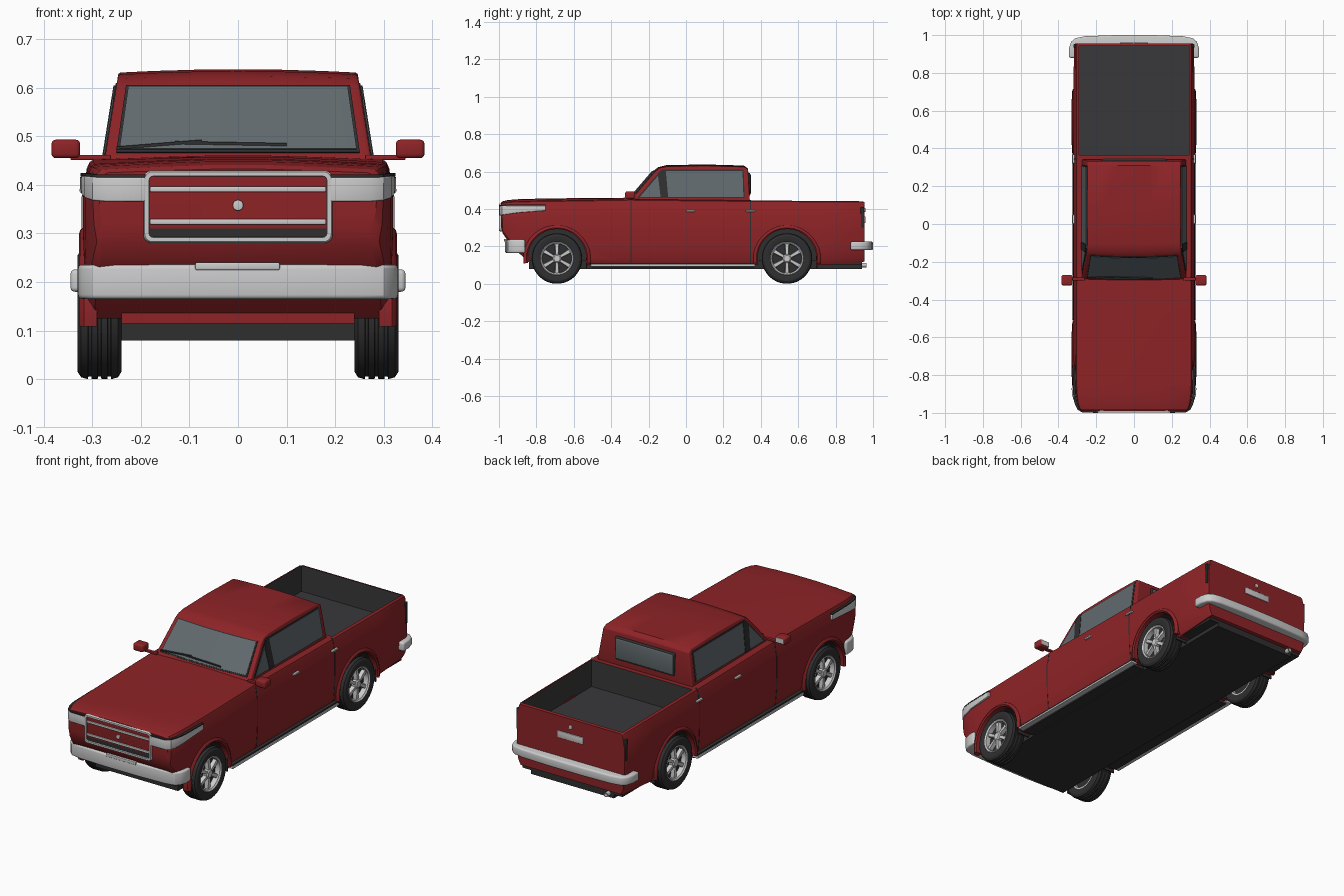
import bpy, bmesh, math
from math import sin, cos, pi

if "Cube" in bpy.data.objects:
    bpy.data.objects.remove(bpy.data.objects["Cube"])


def material(name, r, g, b):
    m = bpy.data.materials.new(name)
    m.diffuse_color = (r, g, b, 1)
    m.use_nodes = True
    m.node_tree.nodes["Principled BSDF"].inputs["Base Color"].default_value = m.diffuse_color
    return m


RED = material("red_paint", .27, .017, .02)
DARK = material("dark_rubber", .028, .028, .03)
BED = material("bed_liner", .04, .04, .043)
GLASS = material("tinted_glass", .12, .145, .155)
CHROME = material("chrome", .6, .6, .6)
LAMP = material("lamp", .75, .77, .78)


def bake(ob):
    dg = bpy.context.evaluated_depsgraph_get()
    me = bpy.data.meshes.new_from_object(ob.evaluated_get(dg))
    ob.modifiers.clear()
    ob.data = me


def smooth(ob, angle=32):
    bpy.ops.object.select_all(action='DESELECT')
    bpy.context.view_layer.objects.active = ob
    ob.select_set(True)
    bpy.ops.object.shade_smooth_by_angle(angle=math.radians(angle))


def make(name, verts, faces, mat, bevel=0, thick=0):
    me = bpy.data.meshes.new(name)
    me.from_pydata(verts, [], faces)
    bm = bmesh.new()
    bm.from_mesh(me)
    bmesh.ops.recalc_face_normals(bm, faces=bm.faces)
    bm.to_mesh(me)
    bm.free()
    me.materials.append(mat)
    ob = bpy.data.objects.new(name, me)
    bpy.context.collection.objects.link(ob)
    if thick:
        m = ob.modifiers.new("thick", 'SOLIDIFY')
        m.thickness, m.offset = thick, 0
    if bevel:
        m = ob.modifiers.new("bevel", 'BEVEL')
        m.width, m.segments, m.limit_method = bevel, 3, 'ANGLE'
        m.angle_limit = math.radians(40)
    if thick or bevel:
        bake(ob)
    smooth(ob)
    return ob


def loft(name, rings, mat, bevel=0, loop=False, caps=True):
    """Skin closed rings of equal length."""
    n, k = len(rings[0]), len(rings)
    faces = [(i * n + j, i * n + (j + 1) % n, (i + 1) % k * n + (j + 1) % n, (i + 1) % k * n + j)
             for i in range(k if loop else k - 1) for j in range(n)]
    if caps and not loop:
        faces += [tuple(range(n)), tuple(range((k - 1) * n, k * n))]
    return make(name, [p for r in rings for p in r], faces, mat, bevel)


def box(name, x, y, z, mat, bevel=0):
    rings = [[(a, y[0], z[0]), (a, y[1], z[0]), (a, y[1], z[1]), (a, y[0], z[1])] for a in x]
    return loft(name, rings, mat, bevel)


def lathe(name, prof, c, mat, s=1, a0=0, a1=2 * pi, n=44):
    """Spin a closed (x, r) profile around an x-axis through c."""
    full = a1 - a0 > 6.28
    rings = []
    for i in range(n if full else n + 1):
        a = a0 + (a1 - a0) * i / n
        rings.append([(c[0] + s * x, c[1] + r * cos(a), c[2] + r * sin(a)) for x, r in prof])
    return loft(name, rings, mat, loop=full)


def strip(name, pts, mat, thick, bevel=0):
    """Band through (x, y, z_low, z_high) points."""
    v = [p for x, y, a, b in pts for p in ((x, y, a), (x, y, b))]
    f = [(2 * i, 2 * i + 2, 2 * i + 3, 2 * i + 1) for i in range(len(pts) - 1)]
    return make(name, v, f, mat, bevel, thick)


# Body shell: cross-sections lofted from nose to tail
def half(w, zt, zb):
    return [(w * k, zb + f * (zt - zb)) for k, f in
            ((.93, 0), (.975, .08), (.995, .3), (1, .5), (1, .79), (.985, .835), (.97, .95), (.955, .985), (.93, 1))]


def section(y, w, zt, zb, crown):
    h = half(w, zt, zb) + [(w * .5, zt + crown * .6), (w * .2, zt + crown * .9)]
    return [(x, y, z) for x, z in h] + [(-x, y, z) for x, z in reversed(h)]


stations = [(-.99, .285, .425, .31, .008), (-.98, .298, .432, .27, .01), (-.95, .308, .438, .225, .011),
            (-.9, .315, .441, .17, .012), (-.85, .318, .443, .125, .012), (-.6, .32, .447, .1, .012),
            (-.3, .32, .452, .1, .009), (.34, .32, .445, .1, 0), (.72, .32, .443, .1, 0),
            (.94, .318, .441, .115, 0), (.955, .312, .437, .12, 0)]
body = loft("body", [section(*s) for s in stations], RED)

# Wheel wells and cargo bed cut out of the body
WHEEL_Y, WZ = (-.69, .54), .135
cutters = [box("bed_cutter", (-.292, .292), (.365, .942), (.305, .6), BED)]
for y in WHEEL_Y:
    for s in (1, -1):
        cutters.append(loft("well_cutter", [[(s * x, y + .16 * cos(i * pi / 24), WZ + .16 * sin(i * pi / 24))
                                             for i in range(48)] for x in (.225, .4)], DARK))
for c in cutters:
    m = body.modifiers.new("cut", 'BOOLEAN')
    m.operation, m.object, m.solver, m.material_mode = 'DIFFERENCE', c, 'EXACT', 'TRANSFER'
bake(body)
for c in cutters:
    bpy.data.objects.remove(c)
smooth(body, 25)

# Underside
box("floor_pan", (-.24, .24), (-.84, .94), (.08, .125), DARK)
box("floor_middle", (-.3, .3), (-.5, .36), (.085, .11), DARK)
box("rear_floor", (-.29, .29), (.72, .94), (.1, .125), DARK)
box("front_valance", (-.24, .24), (-.862, -.84), (.115, .16), RED)


# Cab: side profile tapered towards the roof with a slight crown
def cab_w(z):
    return .275 - .16 * (z - .45)


def cab_point(u, y, z, bulge, crown):
    return (u * cab_w(z), y - bulge * (1 - u * u), z + crown * (1 - u * u))


cab_profile = [(-.31, .43, .012, 0), (-.285, .46, .012, 0), (-.165, .6, .012, 0), (-.14, .619, .01, .004),
               (-.1, .627, .004, .007), (.1, .631, 0, .007), (.31, .625, 0, .007), (.332, .612, 0, .003),
               (.342, .43, 0, 0)]
us = (-1, -.95, -.7, -.35, 0, .35, .7, .95, 1)
loft("cab", [[cab_point(u, *p) for p in cab_profile] for u in us], RED, bevel=.005)


# Windscreen, rear window and their seals
def windscreen(name, u, z0, z1, off, mat):
    rows = [[cab_point(u * i / 6, -.285 + (z - .46) * .857 - off, z + off * .8, .012, 0)
             for i in range(-6, 7)] for z in (z0, z1)]
    make(name, rows[0] + rows[1], [(i, i + 1, i + 14, i + 13) for i in range(12)], mat, thick=.004)


windscreen("windscreen_seal", .92, .466, .604, .001, DARK)
windscreen("windscreen", .9, .471, .6, .003, GLASS)
box("rear_window_seal", (-.172, .172), (.32, .344), (.472, .592), DARK, .006)
box("rear_window", (-.165, .165), (.32, .347), (.479, .585), GLASS, .005)


def side_panel(name, pts, off, mat, s):
    loft(name, [[(s * (cab_w(z) + o), y, z) for y, z in pts] for o in (-.008, off)], mat)


for s in (1, -1):
    side_panel("side_window_seal", [(-.262, .458), (-.132, .61), (.308, .61), (.314, .458)], .002, DARK, s)
    side_panel("side_window", [(-.247, .464), (-.127, .604), (.302, .604), (.307, .464)], .004, GLASS, s)
    side_panel("window_divider", [(-.135, .46), (-.15, .578), (-.128, .603), (-.108, .605), (-.095, .46)], .006, DARK, s)

    # Door seams, handles, sills and mirrors
    for y in (-.295, .345):
        pts = half(.3215, .448, .1)
        v = [(s * x, y + d, z) for x, z in pts for d in (-.0025, .0025)]
        make("door_seam", v, [(2 * i, 2 * i + 1, 2 * i + 3, 2 * i + 2) for i in range(len(pts) - 1)], DARK, thick=.001)
    for y in (.025, .345):
        box("door_handle", (s * .312, s * .326), (y - .024, y + .024), (.384, .394), CHROME, .003)
    box("sill_strip", (s * .29, s * .328), (-.51, .37), (.092, .104), CHROME, .003)
    box("sill_shadow", (s * .28, s * .322), (-.51, .37), (.104, .112), DARK)
    box("mirror_arm", (s * .262, s * .345), (-.3, -.282), (.451, .462), RED, .003)
    box("mirror_shell", (s * .325, s * .384), (-.325, -.272), (.455, .493), RED, .009)
    box("mirror_glass", (s * .331, s * .378), (-.28, -.27), (.461, .487), LAMP)

    # Headlamps wrapping round the corner, and tail lamps
    lamp = [(s * x, y, a, b) for x, y, a, b in
            ((.19, -.993, .366, .415), (.272, -.991, .366, .415), (.294, -.978, .368, .416),
             (.309, -.945, .373, .418), (.3155, -.9, .38, .418), (.3185, -.75, .391, .418))]
    strip("headlamp", lamp, LAMP, .014, .003)
    strip("headlamp_trim", [(x, y, b, b + .006) for x, y, a, b in lamp], DARK, .012)
    box("tail_lamp", (s * .295, s * .3195), (.934, .952), (.3, .41), DARK, .003)

    for y in WHEEL_Y:
        # Wheel arch lip
        lathe("wheel_arch_lip", [(.29, .157), (.322, .157), (.327, .164), (.325, .172), (.317, .18), (.29, .18)],
              (0, y, WZ), RED, s, -.15, pi + .15, 30)
        # Tyre with three tread grooves
        prof = [(-.04, .088), (-.045, .1), (-.045, .12), (-.038, .131)]
        for g in (-.02, 0, .02):
            prof += [(g - .004, .135), (g - .003, .129), (g + .003, .129), (g + .004, .135)]
        prof += [(.038, .131), (.045, .12), (.045, .1), (.04, .088)]
        c = (s * .285, y, WZ)
        lathe("tyre", prof, c, DARK, s)
        lathe("rim", [(-.04, .08), (-.04, .09), (.04, .09), (.043, .086), (.038, .079), (.0, .077)], c, CHROME, s)
        lathe("wheel_backing", [(-.02, .0005), (-.02, .082), (.012, .082), (.012, .0005)], c, DARK, s, n=24)
        lathe("hub", [(.0, .0005), (.0, .024), (.032, .024), (.038, .017), (.038, .0005)], c, CHROME, s, n=24)
        lathe("axle", [(-.29, .0005), (-.29, .016), (-.02, .016), (-.02, .0005)], c, DARK, s, n=12)
        # Six tapered spokes
        for i in range(6):
            a = i * pi / 3 + pi / 6
            rings = []
            for r, h, x1 in ((.015, .0075, .034), (.082, .0125, .03)):
                rings.append([(c[0] + s * x, y + r * cos(a) - t * sin(a), WZ + r * sin(a) + t * cos(a))
                              for x, t in ((.01, -h), (x1, -h * .8), (x1, h * .8), (.01, h))])
            loft("spoke", rings, CHROME)
        # Mud flap behind the wheel
        box("mud_flap", (s * .245, s * .312), (y + .155, y + .162), (.085, .16), DARK)


# Bumpers: plan outline extruded upwards
def bumper(name, pts, z0, z1):
    outline = [(x, y) for x, y in pts] + [(-x, y) for x, y in reversed(pts)]
    loft(name, [[(x, y, z) for x, y in outline] for z in (z0, z1)], CHROME, .009)


bumper("front_bumper", [(.33, -.86), (.329, -.9), (.32, -.932), (.3, -.952), (.25, -.962), (.1, -.968)], .165, .236)
bumper("rear_bumper", [(.345, .88), (.344, .93), (.333, .965), (.31, .984), (.26, .994), (.1, 1.0)], .18, .226)
box("front_plate_bracket", (-.088, .086), (-.972, -.95), (.225, .24), CHROME, .003)

# Grille: dark panel, rounded frame, two bars and a plain centre button
box("grille_panel", (-.186, .186), (-.99, -.94), (.286, .424), DARK)
frame = [[(sx * (.195 - o - r + r * cos(a)), y, .355 + sz * (.075 - o - r + r * sin(a)))
          for sx, sz, q in ((1, 1, 0), (-1, 1, 1), (-1, -1, 0), (1, -1, 1))
          for a in ([pi / 2 * t / 4 for t in range(5)][::-1 if q else 1])]
         for o, r, y in ((0, .018, -.95), (0, .018, -.994), (.003, .016, -.999), (.012, .008, -.999), (.015, .006, -.95))]
loft("grille_frame", frame, CHROME, loop=True)
for z in (.391, .324):
    box("grille_bar", (-.181, .181), (-.997, -.97), (z - .006, z + .006), CHROME, .003)
loft("grille_button", [[(.011 * cos(i * pi / 10), y, .358 + .011 * sin(i * pi / 10)) for i in range(20)]
                       for y in (-.98, -.997)], CHROME, .002)

# Tailgate details and exhaust tip
box("rear_plate", (-.075, .075), (.95, .96), (.325, .36), CHROME, .002)
loft("tailgate_latch", [[(.011 * cos(i * pi / 10), y, .395 + .011 * sin(i * pi / 10)) for i in range(20)]
                        for y in (.95, .961)], CHROME, .002)
loft("exhaust_tip", [[(-.21 + r * cos(i * pi / 8), y, .1 + r * sin(i * pi / 8)) for i in range(16)]
                     for r, y in ((.012, .8), (.012, .965), (.009, .965), (.009, .9))], CHROME)

# Wipers resting on the windscreen
for x0, x1, z0, z1 in ((-.25, -.075, .476, .49), (-.13, .1, .487, .483)):
    rings = []
    for x, z in ((x0, z0), (x1, z1)):
        y = -.285 + (z - .46) * .857 - .012 * (1 - (x / .27) ** 2) - .01
        rings.append([(x, y + .003, z - .003), (x, y - .003, z - .003), (x, y - .003, z + .003), (x, y + .003, z + .003)])
    loft("wiper", rings, DARK)
